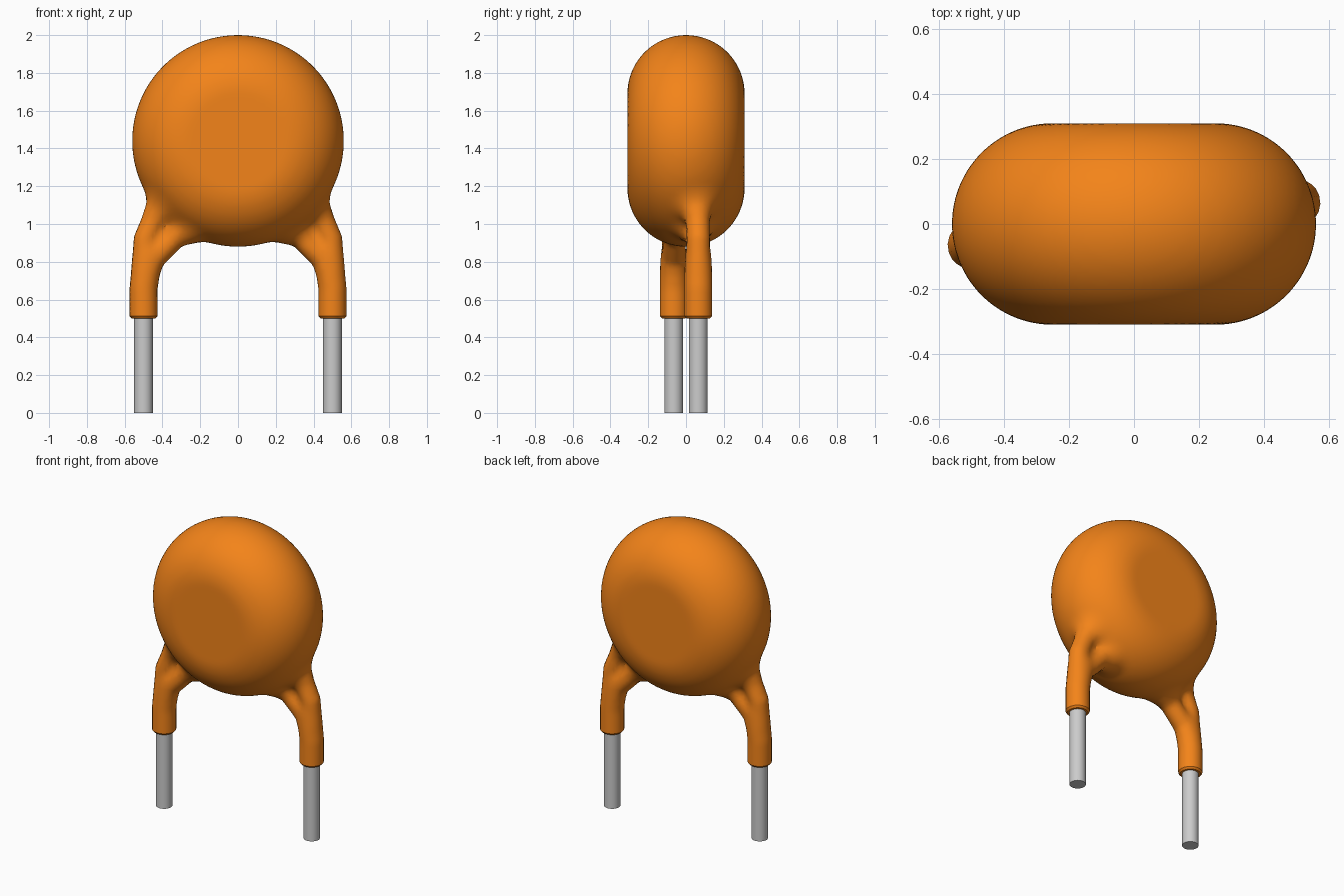
import bpy, bmesh, math
from mathutils import Vector, Matrix

if "Cube" in bpy.data.objects:
    bpy.data.objects.remove(bpy.data.objects["Cube"])

DISC_Z, DISC_FLAT, EDGE_R = 1.44, 0.25, 0.31
LEG_X, LEG_Y, SLEEVE_Z = 0.5, 0.065, 0.5
TUBE_R = 0.061

# Centre lines of the coated right leg: outer bend and inner arc
OUTER = [Vector(p) for p in ((.5, .065, .40), (.5, .065, .80), (.49, .065, .92),
                             (.44, .062, 1.04), (.34, .05, 1.17))]
INNER = [Vector(p) for p in ((.5, .065, .40), (.5, .065, .66), (.48, .065, .74),
                             (.449, .065, .815), (.335, .06, .93), (.28, .05, .96))]


def smooth_min(a, b, k):
    h = max(k - abs(a - b), 0) / k
    return min(a, b) - h * h * k / 4


def tube_distance(p, path):
    best = 9.0
    for a, b in zip(path, path[1:]):
        d = b - a
        t = min(1, max(0, (p - a).dot(d) / d.length_squared))
        best = min(best, (p - a - d * t).length)
    return best - TUBE_R


def coating_distance(p):
    # The two legs are half-turn copies of each other
    if p.x < 0:
        p = Vector((-p.x, -p.y, p.z))
    r = math.hypot(p.x, p.z - DISC_Z)
    disc = math.hypot(max(r - DISC_FLAT, 0), p.y) - EDGE_R
    leg = smooth_min(tube_distance(p, OUTER), tube_distance(p, INNER), 0.05)
    return smooth_min(disc, leg, 0.1)


def project(p):
    e = 0.002
    f = coating_distance(p)
    g = Vector([coating_distance(p + Vector([e if i == j else 0 for j in range(3)])) - f
                for i in range(3)]) / e
    return p - g * (f / max(g.length_squared, 0.25))


def add_object(name, bm):
    mesh = bpy.data.meshes.new(name)
    bm.to_mesh(mesh)
    bm.free()
    ob = bpy.data.objects.new(name, mesh)
    bpy.context.collection.objects.link(ob)
    return ob


def smooth_shade(ob, angle):
    bpy.ops.object.select_all(action='DESELECT')
    ob.select_set(True)
    bpy.context.view_layer.objects.active = ob
    bpy.ops.object.shade_smooth_by_angle(angle=math.radians(angle))


# Rough coating: rounded disc plus balls along the leg lines, fused by a remesh
bm = bmesh.new()
bmesh.ops.create_cone(bm, cap_ends=True, segments=48, radius1=.56, radius2=.56, depth=.62,
                      matrix=Matrix.Translation((0, 0, DISC_Z)) @ Matrix.Rotation(math.pi / 2, 4, 'X'))
rim = [e for e in bm.edges if abs(e.verts[0].co.y - e.verts[1].co.y) < .01]
bmesh.ops.bevel(bm, geom=rim, offset=.29, segments=8, profile=.5, affect='EDGES')
for path in (OUTER, INNER):
    for a, b in zip(path, path[1:]):
        steps = max(2, int((b - a).length / .03))
        for i in range(steps + 1):
            p = a.lerp(b, i / steps)
            for s in (1, -1):
                bmesh.ops.create_icosphere(bm, subdivisions=2, radius=.073,
                                           matrix=Matrix.Translation((s * p.x, s * p.y, p.z)))
rough = add_object("rough_coating", bm)
remesh = rough.modifiers.new("Fuse", 'REMESH')
remesh.mode = 'VOXEL'
remesh.voxel_size = 0.025
evaluated = rough.evaluated_get(bpy.context.evaluated_depsgraph_get())
bm = bmesh.new()
bm.from_mesh(evaluated.to_mesh())
bpy.data.objects.remove(rough)

# Relax onto the smoothly blended surface
for i in range(3):
    bmesh.ops.smooth_vert(bm, verts=bm.verts, factor=.5,
                          use_axis_x=True, use_axis_y=True, use_axis_z=True)
    for v in bm.verts:
        v.co = project(v.co)

# Cut the sleeve ends and finish them with a small chamfer
bmesh.ops.bisect_plane(bm, geom=bm.verts[:] + bm.edges[:] + bm.faces[:],
                       plane_co=(0, 0, SLEEVE_Z + .012), plane_no=(0, 0, 1), clear_inner=True)
ends = [e for e in bm.edges if e.is_boundary]
ext = bmesh.ops.extrude_edge_only(bm, edges=ends)['geom']
for v in [g for g in ext if isinstance(g, bmesh.types.BMVert)]:
    s = 1 if v.co.x > 0 else -1
    c = Vector((s * LEG_X, s * LEG_Y, SLEEVE_Z))
    v.co = c + (v.co - c) * .86
    v.co.z = SLEEVE_Z
bmesh.ops.holes_fill(bm, edges=[e for e in bm.edges if e.is_boundary], sides=0)
bmesh.ops.recalc_face_normals(bm, faces=bm.faces)
coating = add_object("orange_coating", bm)
smooth_shade(coating, 30)
orange = bpy.data.materials.new("orange")
orange.diffuse_color = (.9, .23, .01, 1)
orange.use_nodes = True
orange.node_tree.nodes["Principled BSDF"].inputs["Base Color"].default_value = orange.diffuse_color
coating.data.materials.append(orange)

# Bare wire leads
for name, s in (("left_wire", -1), ("right_wire", 1)):
    bm = bmesh.new()
    bmesh.ops.create_cone(bm, cap_ends=True, segments=24, radius1=.05, radius2=.05, depth=.6,
                          matrix=Matrix.Translation((s * LEG_X, s * LEG_Y, .3)))
    smooth_shade(add_object(name, bm), 40)
